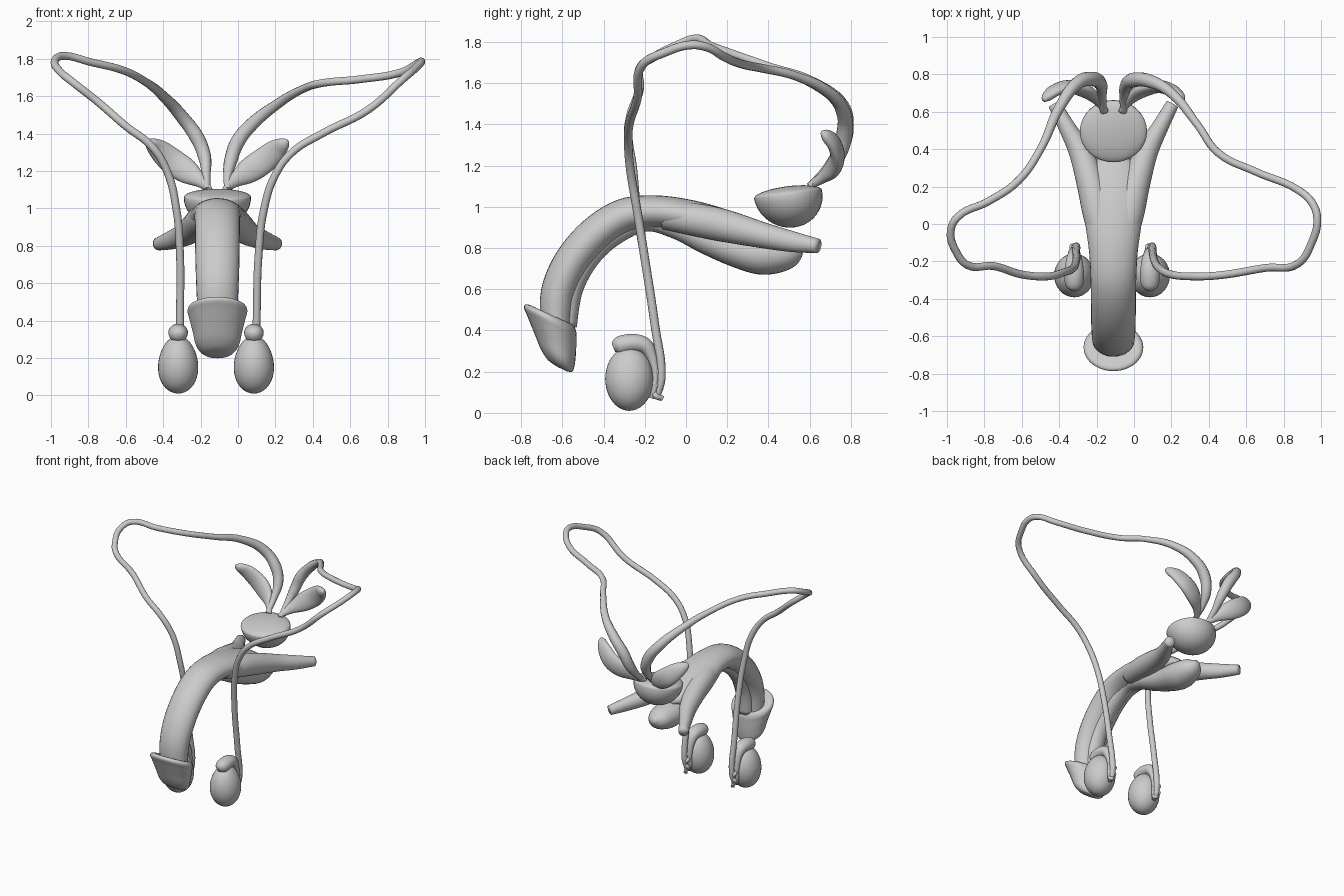
import bpy, bmesh, math
from mathutils import Vector

cube = bpy.data.objects.get("Cube")
if cube:
    bpy.data.objects.remove(cube, do_unlink=True)

MID = -0.11  # x of the body's middle plane

mat = bpy.data.materials.new("light_grey")
mat.use_nodes = True
mat.diffuse_color = (0.6, 0.6, 0.6, 1)
mat.node_tree.nodes["Principled BSDF"].inputs["Base Color"].default_value = (0.6, 0.6, 0.6, 1)


def finish(name, bm):
    bmesh.ops.recalc_face_normals(bm, faces=bm.faces)
    for f in bm.faces:
        f.smooth = True
    me = bpy.data.meshes.new(name)
    bm.to_mesh(me)
    bm.free()
    me.materials.append(mat)
    ob = bpy.data.objects.new(name, me)
    bpy.context.collection.objects.link(ob)
    return ob


def spline(rows, steps):
    """Catmull-Rom through rows of any width."""
    rows = [Vector(r) for r in rows]
    out = []
    for i in range(len(rows) - 1):
        a, b, c, d = rows[max(i - 1, 0)], rows[i], rows[i + 1], rows[min(i + 2, len(rows) - 1)]
        for k in range(steps):
            t = k / steps
            out.append(b + (c - a) * (t / 2) + (a * 2 - b * 5 + c * 4 - d) * (t * t / 2)
                       + (b * 3 - a - c * 3 + d) * (t ** 3 / 2))
    return out + [rows[-1]]


def loft(name, rows, side=(1, 0, 0), up=None, steps=5, sides=28):
    """Oval rings along a path; a row is x, y, z, half width, half height."""
    rows = spline([Vector(r) for r in rows], steps)
    pts = [Vector(r[:3]) for r in rows]
    bm = bmesh.new()
    rings = []
    for i, (p, r) in enumerate(zip(pts, rows)):
        tangent = (pts[min(i + 1, len(pts) - 1)] - pts[max(i - 1, 0)]).normalized()
        u = Vector(side)
        if up is None:
            u = (u - tangent * u.dot(tangent)).normalized()
            v = tangent.cross(u)
        else:
            v = Vector(up).normalized()
        rings.append([bm.verts.new(p + u * (r[3] * math.cos(a)) + v * (r[4] * math.sin(a)))
                      for a in (2 * math.pi * k / sides for k in range(sides))])
    for r0, r1 in zip(rings, rings[1:]):
        for k in range(sides):
            n = (k + 1) % sides
            bm.faces.new((r0[k], r0[n], r1[n], r1[k]))
    bm.faces.new(rings[0])
    bm.faces.new(rings[-1])
    return finish(name, bm)


def tube(name, rows, depth=0.021):
    """Smooth round tube; a row is x, y, z and a radius factor."""
    cu = bpy.data.curves.new(name, "CURVE")
    cu.dimensions = "3D"
    cu.bevel_depth = depth
    cu.bevel_resolution = 4
    cu.resolution_u = 6
    cu.use_fill_caps = True
    sp = cu.splines.new("BEZIER")
    sp.bezier_points.add(len(rows) - 1)
    for bp, (x, y, z, r) in zip(sp.bezier_points, rows):
        bp.co = (x, y, z)
        bp.radius = r
        bp.handle_left_type = bp.handle_right_type = "AUTO"
    cu.materials.append(mat)
    ob = bpy.data.objects.new(name, cu)
    bpy.context.collection.objects.link(ob)


def ball(name, centre, shape):
    """Sphere reshaped by a function of its unit coordinates."""
    bm = bmesh.new()
    bmesh.ops.create_uvsphere(bm, u_segments=32, v_segments=20, radius=1)
    for v in bm.verts:
        v.co = Vector(centre) + Vector(shape(*v.co))
    return finish(name, bm)


# Curved shaft
shaft = [(-.63, .42, .105, .075), (-.62, .58, .113, .085), (-.555, .73, .118, .088),
         (-.44, .865, .12, .088), (-.3, .955, .122, .085), (-.15, .975, .13, .08),
         (0, .955, .15, .082), (.15, .92, .165, .078), (.3, .88, .13, .06), (.38, .86, .04, .02)]
loft("shaft", [(MID, *r) for r in shaft])

# Lower column with its rear bulb
column = [(-.58, .42, .05), (-.555, .6, .055), (-.475, .75, .055), (-.36, .86, .055),
          (-.2, .93, .05), (-.05, .9, .055), (.1, .84, .07), (.25, .79, .085),
          (.38, .765, .095), (.5, .77, .07), (.56, .79, .02)]
loft("lower_column", [(MID, y, z, r * 1.15, r) for y, z, r in column])

# Flared tip with a slanted rim
tip = [(-.64, .465, .09, .07), (-.655, .475, .14, .12), (-.66, .455, .16, .14),
       (-.65, .41, .15, .13), (-.635, .34, .132, .112), (-.622, .27, .115, .09),
       (-.61, .228, .08, .065), (-.6, .212, .03, .025)]
loft("tip", [(MID, *r) for r in tip], up=(0, -.9, .42))

# Rounded gland with a flattened top
ball("rear_gland", (MID, .495, 1.06),
     lambda x, y, z: (.18 * x, .165 * y + (.03 * -z if z < 0 else 0),
                      (.04 if z > 0 else .16) * z + .02 * y))

for s, label in ((1, "left"), (-1, "right")):
    # Splayed root of the shaft
    root = [(.05, -.1, .96, .07, .07), (.085, .06, .935, .08, .08), (.115, .2, .905, .078, .078),
            (.175, .38, .86, .062, .062), (.25, .52, .83, .045, .05), (.315, .64, .81, .035, .035)]
    loft(label + "_root", [(MID + s * x, *r) for x, *r in root])

    # Leaf-shaped pouch
    pouch = [(.04, .6, 1.1, .015, .015), (.09, .665, 1.145, .035, .025), (.16, .715, 1.195, .065, .035),
             (.24, .735, 1.25, .07, .035), (.31, .715, 1.31, .058, .03), (.355, .68, 1.345, .035, .025),
             (.372, .66, 1.36, .012, .01)]
    loft(label + "_pouch", [(MID + s * x, *r) for x, *r in pouch], side=(-.65 * s, 0, .75))

    # Egg-shaped body with a cap and a coil down its back
    cx = MID + s * .2 + (-.005 if s > 0 else -.01)
    ball(label + "_egg", (cx, -.275, .165),
         lambda x, y, z: (.107 * x * (1 - .1 * z), .117 * y, .155 * z))
    cap = [(-.352, .315, .02, .02), (-.325, .325, .047, .045), (-.26, .338, .052, .045),
           (-.2, .325, .045, .04), (-.165, .27, .035, .028), (-.148, .19, .03, .02),
           (-.155, .11, .025, .018), (-.165, .07, .012, .012)]
    loft(label + "_cap", [(cx, *r) for r in cap])
    tube(label + "_coil", [(cx + .015 * math.sin(i * 2), -.135 + .02 * math.cos(i * 2.4),
                            .07 + .018 * i, 1) for i in range(9)], .014)

# Long looping ducts
left_duct = [(-.055, .6, 1.1, .8), (-.055, .68, 1.17, 1.1), (-.04, .74, 1.25, 1.7), (0, .77, 1.36, 1.9),
             (.08, .765, 1.455, 1.7), (.2, .7, 1.55, 1.3), (.34, .53, 1.635, 1), (.45, .38, 1.67, 1),
             (.65, .28, 1.69, 1), (.88, .18, 1.73, 1), (.96, .1, 1.775, 1), (.98, .02, 1.785, 1),
             (.95, -.1, 1.75, 1), (.88, -.21, 1.69, 1), (.7, -.235, 1.53, 1), (.45, -.275, 1.4, 1),
             (.29, -.28, 1.3, 1), (.2, -.27, 1.18, 1), (.14, -.24, 1, 1), (.11, -.2, .75, 1),
             (.1, -.15, .42, 1), (.095, -.12, .17, 1), (.085, -.14, .08, .8)]
right_duct = [(-.165, .6, 1.1, .8), (-.17, .68, 1.18, 1.1), (-.18, .75, 1.28, 1.7), (-.22, .775, 1.38, 1.9),
              (-.3, .755, 1.49, 1.7), (-.4, .62, 1.6, 1.3), (-.5, .4, 1.68, 1), (-.62, .23, 1.74, 1),
              (-.78, .12, 1.78, 1), (-.94, .04, 1.815, 1), (-.98, -.04, 1.785, 1), (-.95, -.15, 1.73, 1),
              (-.89, -.22, 1.68, 1), (-.75, -.225, 1.57, 1), (-.6, -.27, 1.44, 1), (-.46, -.28, 1.33, 1),
              (-.38, -.26, 1.2, 1), (-.33, -.24, 1, 1), (-.31, -.2, .75, 1), (-.31, -.15, .42, 1),
              (-.31, -.12, .17, 1), (-.32, -.14, .08, .8)]
tube("left_duct", left_duct)
tube("right_duct", right_duct)
